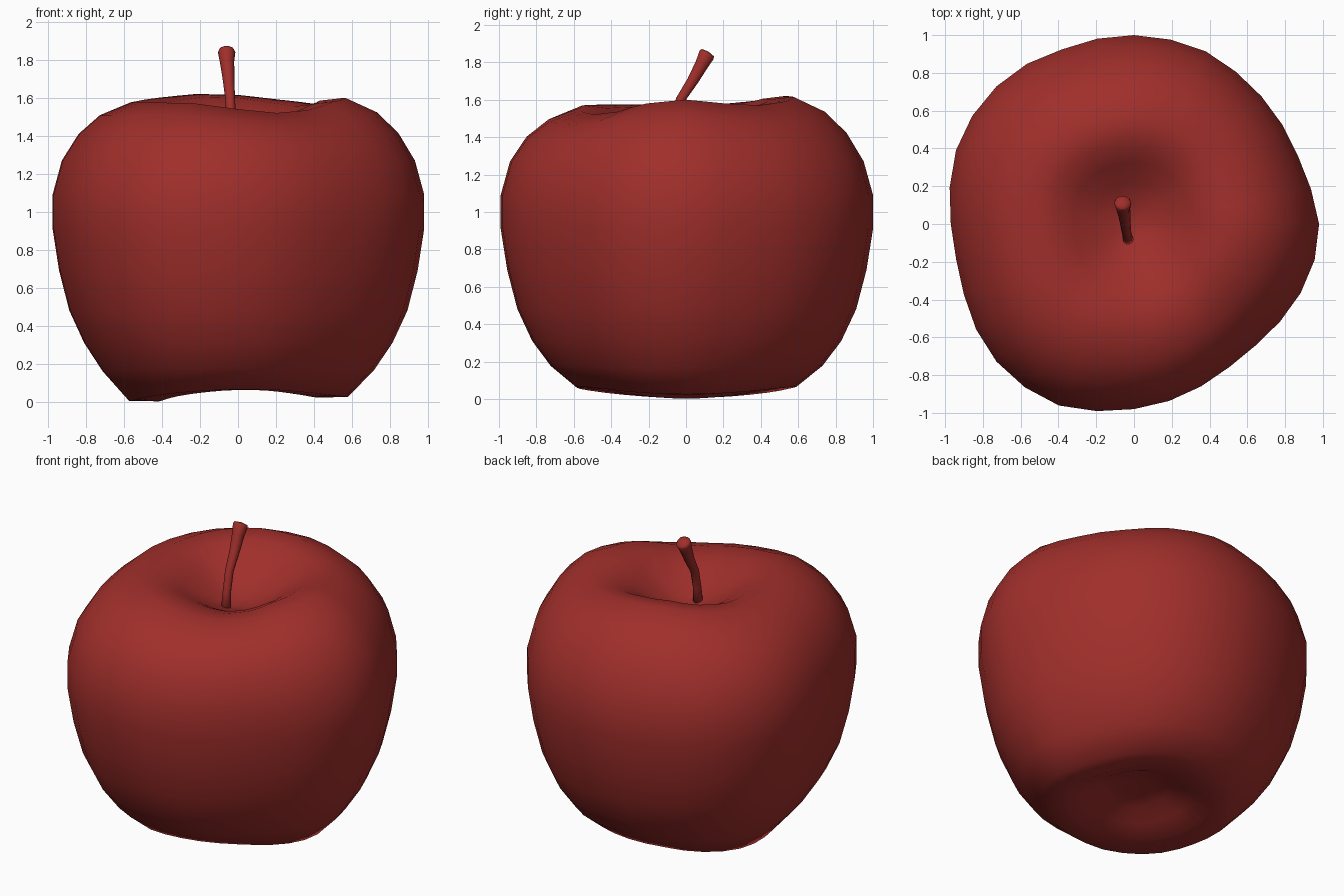
import bpy, bmesh, math

if "Cube" in bpy.data.objects:
    bpy.data.objects.remove(bpy.data.objects["Cube"])

mat = bpy.data.materials.new("apple_red")
mat.diffuse_color = (0.35, 0.028, 0.024, 1)
mat.use_nodes = True
mat.node_tree.nodes["Principled BSDF"].inputs["Base Color"].default_value = mat.diffuse_color

SEG = 32
# Girth of the lopsided body, one radius per segment, counter-clockwise from +x
GIRTH = [.98, .955, .94, .945, .955, .97, .99, .995, 1.0, 1.0, 1.0, 1.02, 1.03, 1.03, 1.02, .995,
         .97, .96, .975, 1.005, 1.03, 1.04, 1.04, 1.01, .98, .955, .93, .91, .91, .93, .955, .975]
# Height shift of the top rim, every 22.5 degrees
RIM = [.02, .0, -.01, .01, .035, .04, .02, .0, -.005, -.005, -.005, -.01, -.04, -.06, -.045, .0]

# Half profile: radius, height, share of bottom wave, share of rim wave
PROFILE = [(.09, .15, 0, 0), (.2, .13, .2, 0), (.31, .08, .5, 0), (.43, .037, 1, 0),
           (.59, .04, 1, 0), (.73, .17, .3, 0), (.83, .31, 0, 0), (.91, .48, 0, 0),
           (.965, .69, 0, 0), (1, .91, 0, 0), (1, 1.09, 0, 0), (.95, 1.27, 0, 0),
           (.86, 1.41, 0, .3), (.745, 1.51, 0, .7), (.575, 1.58, 0, 1), (.44, 1.565, 0, 1),
           (.33, 1.51, 0, .6), (.22, 1.44, 0, .2), (.1, 1.39, 0, 0)]


def rim(i):
    return (RIM[i // 2] + RIM[((i + 1) // 2) % 16]) / 2


def finish(name, bm):
    bmesh.ops.recalc_face_normals(bm, faces=bm.faces)
    mesh = bpy.data.meshes.new(name)
    bm.to_mesh(mesh)
    bm.free()
    for p in mesh.polygons:
        p.use_smooth = True
    mesh.materials.append(mat)
    ob = bpy.data.objects.new(name, mesh)
    bpy.context.collection.objects.link(ob)
    return ob


def loft(bm, rings, bottom, top):
    for a, b in zip(rings, rings[1:]):
        for i in range(len(a)):
            j = (i + 1) % len(a)
            bm.faces.new((a[i], a[j], b[j], b[i]))
    for ring, co in ((rings[0], bottom), (rings[-1], top)):
        c = bm.verts.new(co)
        for i in range(len(ring)):
            bm.faces.new((ring[i], ring[(i + 1) % len(ring)], c))


# Apple body with dimples at both ends
bm = bmesh.new()
rings = []
for r, z, low, high in PROFILE:
    ring = []
    for i in range(SEG):
        t = math.tau * i / SEG
        wave = -low * (.025 * math.cos(2 * t) - .01 * math.cos(t)) + high * rim(i)
        ring.append(bm.verts.new((r * GIRTH[i] * math.cos(t), r * GIRTH[i] * math.sin(t), z + wave)))
    rings.append(ring)
loft(bm, rings, (0, 0, .14), (-.02, -.03, 1.37))
finish("apple_body", bm)

# Bent stem, thicker at the tip: x, y, z, radius, tilt
STEM = [(-.03, -.085, 1.35, .03, 0), (-.035, -.065, 1.48, .025, .15), (-.042, -.03, 1.6, .026, .4),
        (-.05, .035, 1.7, .031, .5), (-.058, .085, 1.79, .038, .5), (-.06, .11, 1.84, .046, .55),
        (-.06, .117, 1.852, .04, .55)]
bm = bmesh.new()
rings = []
for x, y, z, r, tilt in STEM:
    ring = []
    for i in range(10):
        t = math.tau * i / 10
        ring.append(bm.verts.new((x + r * math.cos(t), y + r * math.sin(t) * math.cos(tilt),
                                  z - r * math.sin(t) * math.sin(tilt))))
    rings.append(ring)
loft(bm, rings, (-.03, -.085, 1.34), (-.06, .12, 1.857))
finish("apple_stem", bm)
